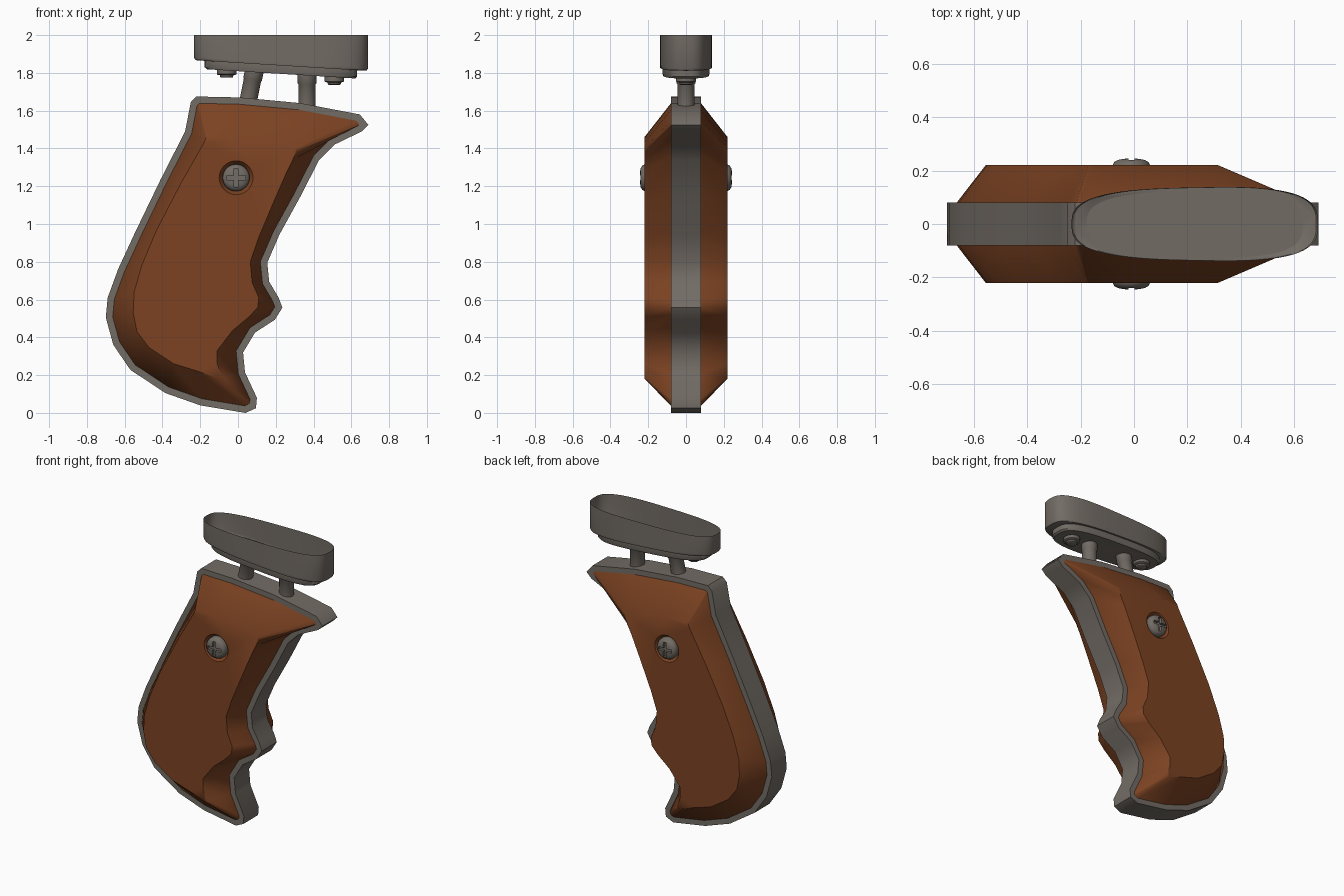
import bpy, bmesh, math
from mathutils import Vector, Matrix

if "Cube" in bpy.data.objects:
    bpy.data.objects.remove(bpy.data.objects["Cube"])

# Grip profile, clockwise: frame edge (x, z) and matching raised wood face edge (x, z)
GRIP = [
    (-.25, 1.645, -.17, 1.455), (-.22, 1.675, -.165, 1.46), (.01, 1.67, -.02, 1.455),
    (.33, 1.64, .14, 1.43), (.645, 1.58, .305, 1.40), (.69, 1.525, .315, 1.395),
    (.655, 1.49, .31, 1.385), (.51, 1.42, .29, 1.34), (.43, 1.34, .26, 1.28),
    (.33, 1.145, .19, 1.12), (.22, .945, .11, .93), (.155, .795, .065, .80),
    (.165, .695, .075, .69), (.215, .61, .11, .61), (.235, .557, .105, .56),
    (.195, .493, .06, .51), (.09, .425, -.03, .435), (.027, .32, -.11, .33),
    (.037, .215, -.11, .26), (.10, .08, -.085, .19), (.095, .025, -.09, .182),
    (.04, .0, -.105, .182), (-.2, .04, -.21, .22), (-.385, .105, -.34, .26),
    (-.57, .228, -.47, .345), (-.66, .36, -.535, .43), (-.70, .505, -.555, .53),
    (-.69, .61, -.55, .64), (-.635, .76, -.51, .78), (-.545, .955, -.43, .97),
    (-.41, 1.235, -.30, 1.22), (-.28, 1.49, -.18, 1.43)]


def material(name, rgb):
    m = bpy.data.materials.new(name)
    m.diffuse_color = (*rgb, 1)
    m.use_nodes = True
    m.node_tree.nodes["Principled BSDF"].inputs["Base Color"].default_value = m.diffuse_color
    return m


METAL = material("grey_metal", (.17, .15, .13))
WOOD = material("brown_wood", (.2, .055, .016))


def smooth(ob, angle=40):
    bpy.ops.object.select_all(action='DESELECT')
    ob.select_set(True)
    bpy.context.view_layer.objects.active = ob
    bpy.ops.object.shade_smooth_by_angle(angle=math.radians(angle))


def loft(name, rings, mat=METAL, first=True, last=True):
    """Skin a stack of matching closed rings, with optional end caps."""
    bm = bmesh.new()
    vs = [[bm.verts.new(p) for p in r] for r in rings]
    n = len(vs[0])
    for a, b in zip(vs, vs[1:]):
        for i in range(n):
            j = (i + 1) % n
            bm.faces.new((a[i], a[j], b[j], b[i]))
    if first:
        bm.faces.new(vs[0])
    if last:
        bm.faces.new(vs[-1])
    bmesh.ops.recalc_face_normals(bm, faces=bm.faces)
    me = bpy.data.meshes.new(name)
    bm.to_mesh(me)
    bm.free()
    ob = bpy.data.objects.new(name, me)
    bpy.context.collection.objects.link(ob)
    me.materials.append(mat)
    smooth(ob)
    return ob


def turned(name, profile, matrix, mat=METAL, n=32):
    """Round part from (radius, height) pairs along the matrix's z axis."""
    rings = [[matrix @ Vector((r * math.cos(2 * math.pi * i / n),
                               r * math.sin(2 * math.pi * i / n), h))
              for i in range(n)] for r, h in profile]
    return loft(name, rings, mat)


def box(name, size, matrix):
    x, y, z = (s / 2 for s in size)
    return loft(name, [[matrix @ Vector((a * x, b * y, c * z)) for a, b in
                        ((-1, -1), (1, -1), (1, 1), (-1, 1))] for c in (-1, 1)])


def apply(ob, kind, **settings):
    bpy.context.view_layer.objects.active = ob
    m = ob.modifiers.new(kind, kind)
    for k, v in settings.items():
        setattr(m, k, v)
    bpy.ops.object.modifier_apply(modifier=m.name)


def cut(ob, cutter):
    apply(ob, 'BOOLEAN', operation='DIFFERENCE', solver='EXACT', object=cutter)
    bpy.data.objects.remove(cutter)


def mirror_y(ob):
    apply(ob, 'MIRROR', use_axis=(False, True, False), use_mirror_merge=False)
    smooth(ob)


def inset(pts, d):
    out = []
    for i, p in enumerate(pts):
        a = (p - pts[i - 1]).normalized()
        b = (pts[(i + 1) % len(pts)] - p).normalized()
        na, nb = Vector((a.y, -a.x)), Vector((b.y, -b.x))
        out.append(p + (na + nb) * d / (1 + na.dot(nb)))
    return out


def at_y(pts, y):
    return [Vector((p.x, y, p.y)) for p in pts]


# Metal frame slab
edge = [Vector(p[:2]) for p in GRIP]
face = [Vector(p[2:]) for p in GRIP]
loft("grip_frame", [at_y(edge, -.08), at_y(edge, .08)])

# Chamfered wooden panels, with a dished screw seat
rim = inset(edge, .036)
panels = loft("wood_panels", [at_y(rim, -.06), at_y(rim, -.08), at_y(face, -.22)], WOOD)
screw = Matrix.Translation((-.01, 0, 1.245)) @ Matrix.Rotation(math.pi / 2, 4, 'X')
cut(panels, turned("seat_cutter", [(.065, .185), (.091, .222), (.095, .25)], screw, WOOD))
mirror_y(panels)

# Domed cross-head screws
heads = turned("grip_screws", [(.066, .17), (.072, .2), (.071, .219), (.064, .232),
                               (.05, .24), (.03, .244), (.008, .245)], screw)
for size in ((.098, .022, .05), (.022, .098, .05)):
    cut(heads, box("slot_cutter", size, screw @ Matrix.Translation((0, 0, .25))))
mirror_y(heads)


# Open oval cup with a sloping floor, and the plate under it
def oval(scale, z, n=64):
    ring = []
    for i in range(n):
        t = 2 * math.pi * i / n
        c, s = math.cos(t), math.sin(t)
        u = math.copysign(abs(c) ** (2 / 3), c)
        v = math.copysign(abs(s) ** (2 / 3), s)
        x = .2275 + .4615 * scale * u
        ring.append(Vector((x, .137 * min(1, scale + .03) * v * (1 + .07 * u), z(x))))
    return ring


def floor(drop):
    return lambda x: 1.853 - .062 * x - drop


loft("oval_cup", [oval(1, lambda x: 2.0), oval(1, floor(-.015)),
                  oval(.985, floor(-.003)), oval(.965, floor(0))], first=False)
loft("cup_plate", [oval(.875, floor(-.001)), oval(.875, floor(.034)),
                   oval(.85, floor(.044))])

# Bolts under the plate
for side, x, z in (("rear", -.06, 1.775), ("front", .51, 1.737)):
    turned(side + "_bolt", [(.052, .06), (.052, .018), (.046, .014), (.036, .013),
                            (.034, .003), (.03, 0)], Matrix.Translation((x, 0, z)), n=24)

# Support rods joining cup to grip
for side, low, high in (("rear", (.05, 0, 1.63), (.088, 0, 1.82)),
                        ("front", (.365, 0, 1.6), (.365, 0, 1.80))):
    low, high = Vector(low), Vector(high)
    axis = high - low
    m = Matrix.Translation(low) @ axis.to_track_quat('Z', 'Y').to_matrix().to_4x4()
    h = axis.length
    turned(side + "_rod", [(.046, 0), (.046, h - .06), (.05, h - .055), (.05, h)], m, n=24)
